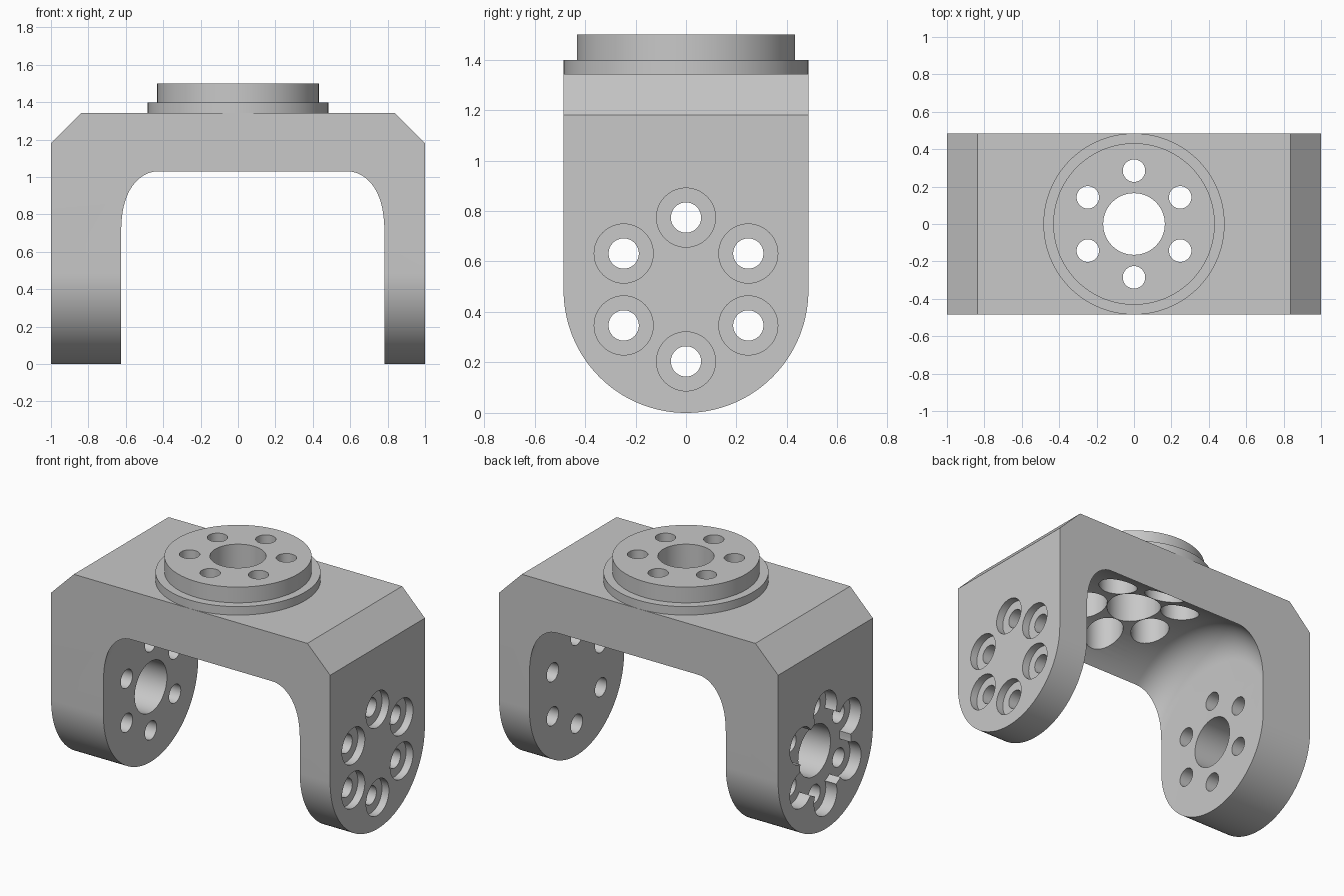
import bpy, bmesh
from math import sin, cos, pi, radians
from mathutils import Matrix, Vector

if "Cube" in bpy.data.objects:
    bpy.data.objects.remove(bpy.data.objects["Cube"], do_unlink=True)

HALF = 0.485           # half depth, leg end radius and pivot height
RING = 0.285           # bolt circle radius
BOLT, BORE, HUB = 0.06, 0.117, 0.165
SWEEP, FILLET = 0.73, 0.2   # clearance radius between the legs

grey = bpy.data.materials.new("plain grey")
grey.use_nodes = True
grey.diffuse_color = (0.58, 0.58, 0.58, 1)
grey.node_tree.nodes["Principled BSDF"].inputs["Base Color"].default_value = (0.58, 0.58, 0.58, 1)


def make_object(name, bm):
    bmesh.ops.recalc_face_normals(bm, faces=bm.faces)
    mesh = bpy.data.meshes.new(name)
    bm.to_mesh(mesh)
    bm.free()
    mesh.materials.append(grey)
    obj = bpy.data.objects.new(name, mesh)
    bpy.context.collection.objects.link(obj)
    return obj


def prism(name, points, direction):
    """Extrude a closed outline of 3D points."""
    bm = bmesh.new()
    face = bm.faces.new([bm.verts.new(p) for p in points])
    new = bmesh.ops.extrude_face_region(bm, geom=[face])["geom"]
    bmesh.ops.translate(bm, vec=direction, verts=[v for v in new if isinstance(v, bmesh.types.BMVert)])
    return make_object(name, bm)


def revolve(name, profile, segments=128):
    """Spin (x, radius) points about the pivot axis and cap both ends."""
    bm = bmesh.new()
    rings = []
    for x, r in profile:
        angles = [2 * pi * i / segments for i in range(segments)]
        rings.append([bm.verts.new((x, r * cos(a), HALF + r * sin(a))) for a in angles])
    for a, b in zip(rings, rings[1:]):
        for i in range(segments):
            j = (i + 1) % segments
            bm.faces.new((a[i], a[j], b[j], b[i]))
    bm.faces.new(rings[0])
    bm.faces.new(rings[-1])
    return make_object(name, bm)


def cylinder(name, radius, start, end, segments=48):
    start, end = Vector(start), Vector(end)
    axis = end - start
    turn = axis.to_track_quat("Z", "Y").to_matrix().to_4x4()
    bm = bmesh.new()
    bmesh.ops.create_cone(bm, cap_ends=True, segments=segments, radius1=radius, radius2=radius,
                          depth=axis.length, matrix=Matrix.Translation((start + end) / 2) @ turn)
    return make_object(name, bm)


def combine(target, tool, operation):
    """Apply a boolean and remove the tool."""
    tool.hide_render = True
    mod = target.modifiers.new("boolean", "BOOLEAN")
    mod.object, mod.operation, mod.solver = tool, operation, "EXACT"
    graph = bpy.context.evaluated_depsgraph_get()
    result = bpy.data.meshes.new_from_object(target.evaluated_get(graph))
    target.modifiers.clear()
    target.data = result
    bpy.data.objects.remove(tool, do_unlink=True)


def cut(target, radius, start, end):
    combine(target, cylinder("cutter", radius, start, end), "DIFFERENCE")


def arc(cx, cz, radius, first, last, steps):
    angles = [radians(first + (last - first) * i / steps) for i in range(steps + 1)]
    return [(cx + radius * cos(a), cz + radius * sin(a)) for a in angles]


# Solid block with chamfered shoulders
outline = [(-1, 0), (-1, 1.18), (-0.837, 1.343), (0.837, 1.343), (1, 1.18), (1, 0)]
bracket = prism("fork_bracket", [(x, -HALF, z) for x, z in outline], (0, 2 * HALF, 0))

# Round off the leg ends
side = arc(0, HALF, HALF, 180, 360, 64) + [(HALF, 1.6), (-HALF, 1.6)]
combine(bracket, prism("rounding", [(-1.2, y, z) for y, z in side], (2.4, 0, 0)), "INTERSECT")

# Round clearance between the thick and the thin leg, with filleted rims
left, right, rim = -0.625, 0.783, SWEEP - FILLET
profile = arc(left + FILLET, rim, FILLET, 180, 90, 14) + arc(right - FILLET, rim, FILLET, 90, 0, 14)
combine(bracket, revolve("clearance", profile), "DIFFERENCE")

# Stepped round boss on top
combine(bracket, cylinder("flange", 0.4845, (0, 0, 1.28), (0, 0, 1.398), 96), "UNION")
combine(bracket, cylinder("boss", 0.432, (0, 0, 1.3), (0, 0, 1.5), 96), "UNION")

# Hub holes and the hub recess on the outside of the thick leg
cut(bracket, HUB, (0, 0, 0.9), (0, 0, 1.7))
cut(bracket, HUB, (-1.2, 0, HALF), (-0.4, 0, HALF))
cut(bracket, 0.26, (-1.2, 0, HALF), (-0.92, 0, HALF))

# Bolt circles with counterbores
for i in range(6):
    a = radians(30 + 60 * i)
    u, v = RING * cos(a), RING * sin(a)
    z = HALF + v + 0.004
    cut(bracket, BORE, (0.95, u, z), (1.2, u, z))
    cut(bracket, BORE, (-1.2, u, z), (-0.92, u, z))
    cut(bracket, BORE, (u, v, 0.9), (u, v, 1.38))
    cut(bracket, BOLT, (-1.3, u, z), (1.3, u, z))
    cut(bracket, BOLT, (u, v, 0.8), (u, v, 1.7))

# Smooth curved walls, keep edges sharp
bpy.ops.object.select_all(action="DESELECT")
bracket.select_set(True)
bpy.context.view_layer.objects.active = bracket
bpy.ops.object.shade_smooth_by_angle(angle=radians(30))
